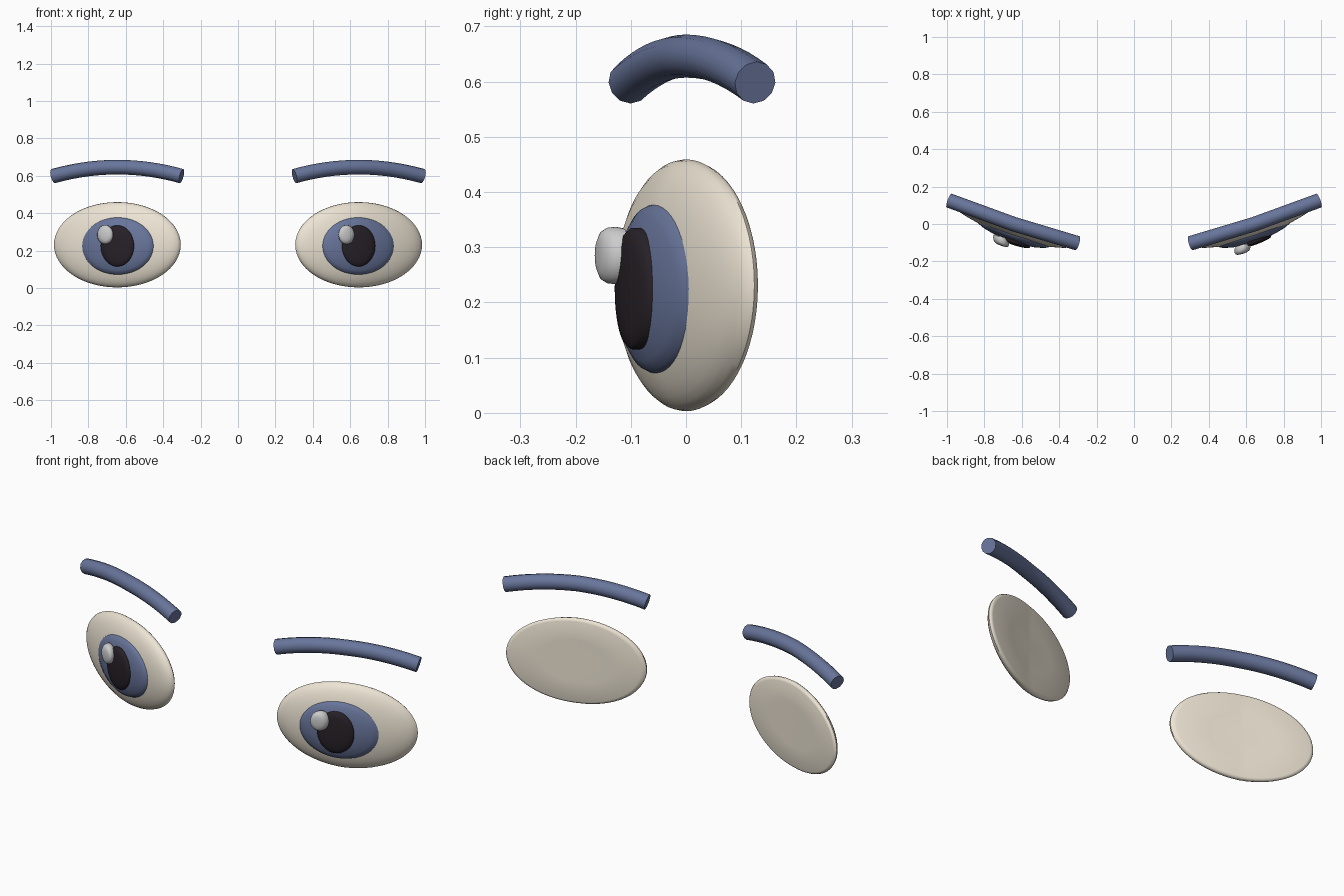
import bpy, bmesh, math
from mathutils import Vector

if "Cube" in bpy.data.objects:
    bpy.data.objects.remove(bpy.data.objects["Cube"])

EYE_X, EYE_Z = 0.645, 0.231


def material(name, rgb):
    m = bpy.data.materials.new(name)
    m.diffuse_color = (*rgb, 1)
    m.use_nodes = True
    m.node_tree.nodes["Principled BSDF"].inputs["Base Color"].default_value = m.diffuse_color
    return m


CREAM = material("cream", (0.85, 0.78, 0.66))
BLUE = material("blue", (0.14, 0.18, 0.33))
DARK = material("dark", (0.02, 0.015, 0.02))
WHITE = material("light_grey", (0.62, 0.62, 0.62))


def base_y(u):
    """Swept-back face surface; u is the outward distance from the eye centre."""
    return u * (0.365 if u > 0 else 0.30)


def finish(bm, name, mat):
    bmesh.ops.recalc_face_normals(bm, faces=bm.faces)
    me = bpy.data.meshes.new(name)
    bm.to_mesh(me)
    bm.free()
    ob = bpy.data.objects.new(name, me)
    bpy.context.collection.objects.link(ob)
    me.materials.append(mat)
    bpy.context.view_layer.objects.active = ob
    ob.select_set(True)
    bpy.ops.object.shade_smooth_by_angle(angle=math.radians(50))
    ob.select_set(False)
    return ob


def bridge(bm, a, b):
    n = len(a)
    for i in range(n):
        bm.faces.new((a[i], a[(i + 1) % n], b[(i + 1) % n], b[i]))


def dome(name, side, x, z, rx, rz, profile, mat, seg=48):
    """Elliptical dome laid on the face surface; profile = (radius, height forward)."""
    bm = bmesh.new()

    def vert(px, pz, h):
        return bm.verts.new((px, base_y(px * side - EYE_X) - h, pz))

    rings = []
    for r, h in profile:
        if r > 0:
            rings.append([vert(x + rx * r * math.cos(t), z + rz * r * math.sin(t), h)
                          for t in (2 * math.pi * i / seg for i in range(seg))])
    for a, b in zip(rings, rings[1:]):
        bridge(bm, a, b)
    for ring, h in ((rings[0], profile[0][1]), (rings[-1], profile[-1][1])):
        c = vert(x, z, h)
        for i in range(seg):
            bm.faces.new((ring[i], ring[(i + 1) % seg], c))
    return finish(bm, name, mat)


def brow(name, side):
    """Arched round bar following the face surface."""
    bm = bmesh.new()
    n, sides, rad = 16, 12, 0.039
    pts = []
    for i in range(n + 1):
        u = -0.343 + 0.686 * i / n
        pts.append(Vector((side * (EYE_X + u), base_y(u), 0.646 - 0.048 * (u / 0.343) ** 2)))
    rings = []
    for i, p in enumerate(pts):
        t = (pts[min(i + 1, n)] - pts[max(i - 1, 0)]).normalized()
        a = t.cross(Vector((0, 0, 1))).normalized()
        b = a.cross(t)
        rings.append([bm.verts.new(p + rad * (a * math.cos(k) + b * math.sin(k)))
                      for k in (2 * math.pi * j / sides for j in range(sides))])
    for a, b in zip(rings, rings[1:]):
        bridge(bm, a, b)
    bm.faces.new(rings[0])
    bm.faces.new(rings[-1])
    return finish(bm, name, BLUE)


# Profiles: eyeball has a rounded rim and a flat back
angles = [math.radians(a) for a in range(0, 90, 9)]
eyeball = [(0.5, -0.013), (0.94, -0.013), (0.98, -0.009)]
eyeball += [(math.cos(a), 0.077 * math.sin(a)) for a in angles] + [(0, 0.077)]
iris = [(1, 0.045), (1, 0.056), (0.97, 0.066), (0.85, 0.078), (0.6, 0.09), (0.3, 0.097), (0, 0.1)]
pupil = [(1, 0.083), (1, 0.097), (0.94, 0.104), (0.75, 0.109), (0.4, 0.112), (0, 0.113)]
glint = [(0.8, 0.09), (0.95, 0.095), (1, 0.108), (0.97, 0.122), (0.85, 0.132),
         (0.6, 0.138), (0.25, 0.14), (0, 0.14)]

for side, tag in ((-1, "left"), (1, "right")):
    x = side * EYE_X
    dome("eyeball_" + tag, side, x, EYE_Z, 0.339, 0.228, eyeball, CREAM, 64)
    dome("iris_" + tag, side, x - side * 0.002, 0.225, 0.195, 0.153, iris, BLUE)
    dome("pupil_" + tag, side, x, 0.225, 0.089, 0.11, pupil, DARK)
    # highlights sit on the same screen side of both eyes
    dome("highlight_" + tag, side, x - 0.065, 0.285, 0.043, 0.052, glint, WHITE, 32)
    brow("eyebrow_" + tag, side)
